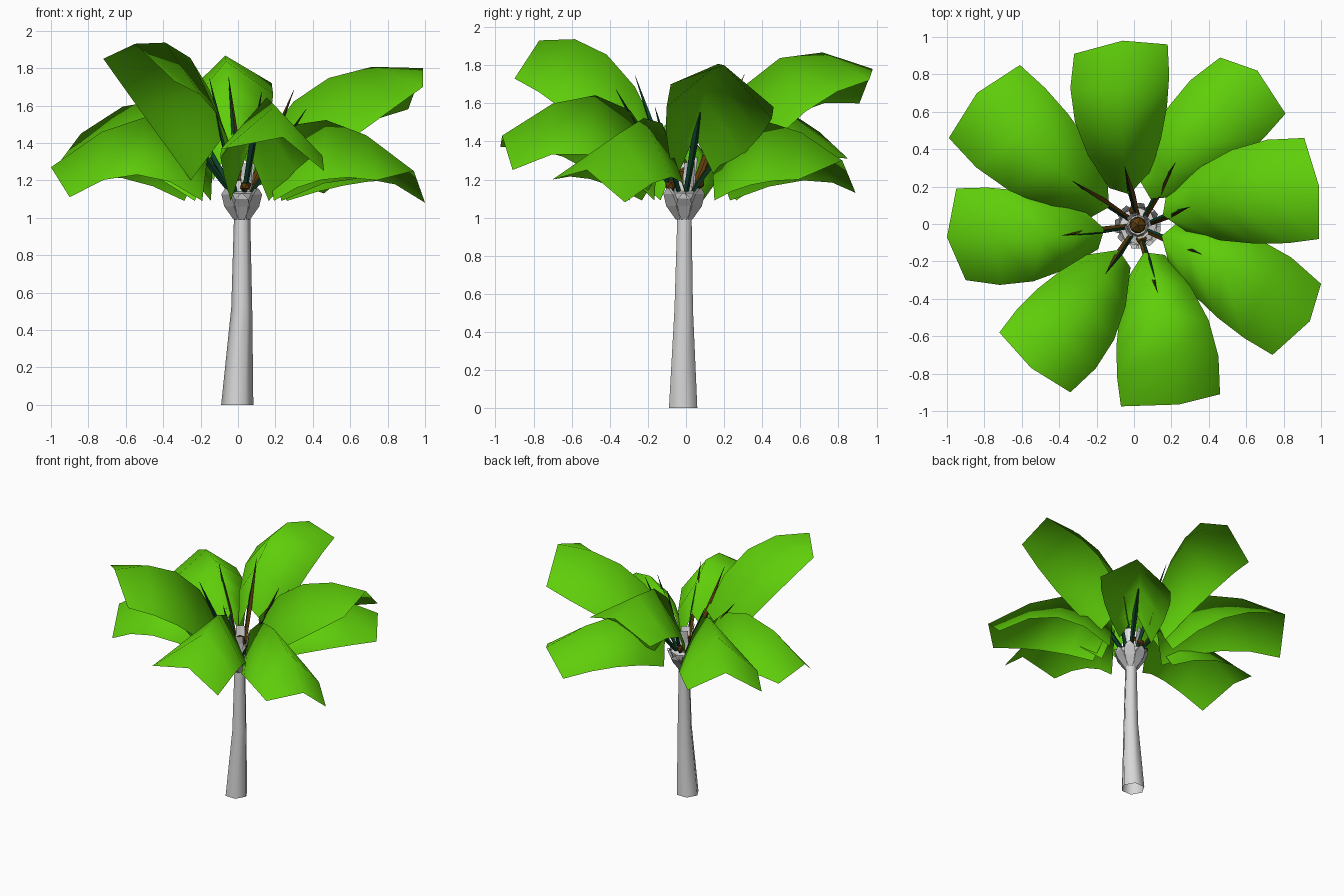
import bpy, bmesh, math
from mathutils import Vector, Matrix

if "Cube" in bpy.data.objects:
    bpy.data.objects.remove(bpy.data.objects["Cube"], do_unlink=True)


def material(name, rgb):
    m = bpy.data.materials.new(name)
    m.use_nodes = True
    m.diffuse_color = (*rgb, 1)
    m.node_tree.nodes["Principled BSDF"].inputs["Base Color"].default_value = (*rgb, 1)
    return m


LEAF = material("leaf green", (0.115, 0.62, 0.003))
STEM = material("dark green", (0.004, 0.05, 0.02))
BROWN = material("nut brown", (0.11, 0.045, 0.004))
BARK = material("bark grey", (0.68, 0.68, 0.68))
HUSK = material("husk grey", (0.58, 0.58, 0.58))
PALE = material("pale fibre", (0.8, 0.8, 0.8))

CENTRE = Vector((0.02, -0.01, 0))
UP = Vector((0, 0, 1))


def finish(name, bm, mats, smooth=None):
    mesh = bpy.data.meshes.new(name)
    bm.to_mesh(mesh)
    bm.free()
    for m in mats:
        mesh.materials.append(m)
    ob = bpy.data.objects.new(name, mesh)
    bpy.context.collection.objects.link(ob)
    if smooth:
        bpy.ops.object.select_all(action='DESELECT')
        ob.select_set(True)
        bpy.context.view_layer.objects.active = ob
        bpy.ops.object.shade_smooth_by_angle(angle=math.radians(smooth))


def grid(bm, rows, closed=False):
    """Skin a list of point rows with quads."""
    vs = [[bm.verts.new(p) for p in row] for row in rows]
    n = len(rows[0])
    for a, b in zip(vs, vs[1:]):
        for i in range(n if closed else n - 1):
            j = (i + 1) % n
            bm.faces.new((a[i], a[j], b[j], b[i]))
    return vs


def spoke(angle):
    return Vector((math.cos(angle), math.sin(angle), 0))


def ring(centre, radius, sides):
    return [Vector(centre) + radius * spoke(math.tau * i / sides) for i in range(sides)]


def bezier(a, b, c, t):
    return a * (1 - t) ** 2 + b * 2 * t * (1 - t) + c * t * t


# Trunk: six-sided, tapered, slightly bent
bm = bmesh.new()
levels = [((-0.004, -0.015, 0), 0.086), ((0.02, -0.012, 0.52), 0.056),
          ((0.022, -0.008, 1.02), 0.043)]
grid(bm, [ring(c, r, 6) for c, r in levels], True)
finish("trunk", bm, [BARK], 80)

# Collar under the crown: a flared cup and neck ringed by pointed husks
bm = bmesh.new()
cup = [(0.99, 0.043), (1.08, 0.085), (1.13, 0.1), (1.14, 0.06), (1.2, 0.05)]
vs = grid(bm, [ring(CENTRE + UP * z, r, 8) for z, r in cup], True)
bm.faces.new(vs[-1])
finish("collar", bm, [BARK])

bm = bmesh.new()
for i in range(8):
    out = spoke(math.tau * i / 8)
    side = UP.cross(out)
    lift = 0.025 * (i % 2)
    profile = [(0.046, 0.99, 0.016), (0.09, 1.06, 0.042), (0.12, 1.1 + lift, 0.034),
               (0.122, 1.13 + lift, 0.006)]
    front = [[CENTRE + out * r + UP * z + side * w * k for k in (-1, 1)] for r, z, w in profile]
    back = [[p - out * 0.02 for p in row] for row in reversed(front)]
    grid(bm, front + back)
bmesh.ops.recalc_face_normals(bm, faces=bm.faces[:])
finish("collar_husks", bm, [HUSK])

# Torn pale fibre sheaths standing in the heart of the crown
bm = bmesh.new()
for i in range(4):
    a = math.tau * i / 4 + 0.5
    rows = []
    for r, z, spread in ((0.055, 1.12, 0.5), (0.06, 1.22, 0.6), (0.072, 1.29 + 0.025 * (i % 3), 0.45)):
        rows.append([CENTRE + spoke(a + k * spread) * r + UP * z for k in (-1, 0, 1)])
    grid(bm, rows)
finish("fibre_sheaths", bm, [PALE])

# Nuts: a large one in the middle and two small ones outside
bm = bmesh.new()
for x, y, z, r in ((0.02, -0.005, 1.22, 0.05), (0.04, -0.08, 1.17, 0.032), (0, 0.07, 1.18, 0.03)):
    bmesh.ops.create_icosphere(bm, subdivisions=1, radius=r, matrix=Matrix.Translation((x, y, z)))
finish("nuts", bm, [BROWN])

# Leaves: clockwise corner, ridge tip, counter-clockwise corner, arch height
LEAVES = {
    "back": ((0.18, 0.96, 1.72), (-0.06, 0.98, 1.78), (-0.32, 0.91, 1.6), 2.07),
    "back_left": ((0.81, 0.59, 1.2), (0.66, 0.82, 1.3), (0.46, 0.89, 1.13), 1.68),
    "left": ((0.99, -0.08, 1.7), (0.99, 0.2, 1.8), (0.91, 0.46, 1.58), 1.88),
    "front_left": ((0.74, -0.7, 1.2), (0.94, -0.52, 1.25), (1.0, -0.32, 1.08), 1.74),
    "front": ((-0.07, -0.975, 1.37), (0.24, -0.965, 1.43), (0.46, -0.91, 1.25), 1.89),
    "front_right": ((-0.72, -0.58, 1.85), (-0.55, -0.77, 1.93), (-0.34, -0.9, 1.73), 2.03),
    "right": ((-0.95, 0.19, 1.2), (-1.0, -0.07, 1.27), (-0.9, -0.3, 1.11), 1.76),
    "back_right": ((-0.61, 0.85, 1.31), (-0.84, 0.7, 1.45), (-0.99, 0.46, 1.25), 1.85),
}

for name, (cw, tip, ccw, arch) in LEAVES.items():
    cw, tip, ccw = Vector(cw), Vector(tip), Vector(ccw)
    high = tip.z > 1.6
    out = Vector((tip.x, tip.y, 0)).normalized()
    side = UP.cross(out)

    # Ridge and the two drooping edges are arched curves
    ridge = (out * 0.16 + side * 0.015 + UP * (1.43 if high else 1.36),
             out * 0.42 + side * 0.06 + UP * arch, tip)

    def edge(corner, reach, offset, bulge, droop):
        root = out * reach + side * offset + UP * (1.2 if high else 1.09)
        mid = (root + corner) / 2 + side * bulge
        mid.z = arch - droop
        return root, mid, corner

    curves = (edge(ccw, 0.2, 0.12, 0.18, 0.4), ridge,
              edge(cw, 0.28, -0.11, -0.08, 0.42 if high else 0.48))
    bm = bmesh.new()
    grid(bm, [[bezier(*c, i / 4) for c in curves] for i in range(5)])
    finish(name + "_leaf", bm, [LEAF], 180)

    # Stem: thin four-sided spike piercing the ridge, one flank brown
    end = bezier(*ridge, 0.25 if high else 0.36) + UP * 0.06
    start = CENTRE + out * 0.06 + UP * 1.14
    lift = (end - start).normalized().cross(side)
    bm = bmesh.new()
    rows = []
    for t, r in ((0, 0.014), (0.45, 0.019), (1, 0.001)):
        p = start.lerp(end, t)
        rows.append([p + side * r, p + lift * r, p - side * r, p - lift * r])
    vs = grid(bm, rows, True)
    bm.faces.new(vs[0])
    bmesh.ops.recalc_face_normals(bm, faces=bm.faces[:])
    for f in bm.faces:
        f.material_index = int(f.normal.dot(side) < -0.3 and f.normal.z > 0)
    finish(name + "_stem", bm, [STEM, BROWN])
